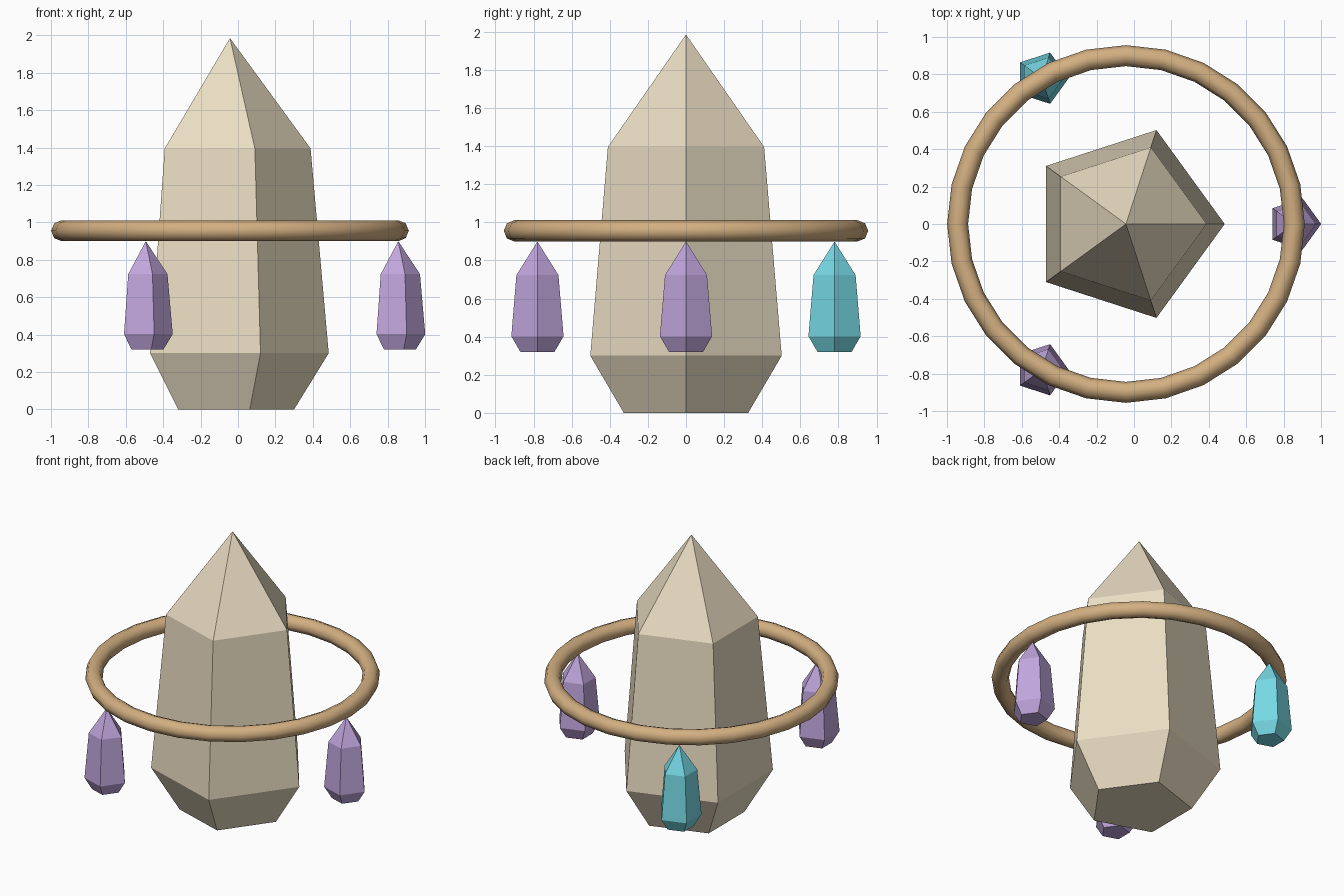
import bpy, bmesh
from math import sin, cos, pi, radians

if "Cube" in bpy.data.objects:
    bpy.data.objects.remove(bpy.data.objects["Cube"])

CX = -0.043      # shared axis of crystal and ring
RING_R, TUBE_R, RING_Z = 0.90, 0.056, 0.955


def material(name, rgb):
    m = bpy.data.materials.new(name)
    m.diffuse_color = (*rgb, 1)
    m.use_nodes = True
    m.node_tree.nodes["Principled BSDF"].inputs["Base Color"].default_value = m.diffuse_color
    return m


def crystal(name, x, y, profile, apex_z, mat, sides=5):
    """Faceted crystal: stacked polygon rings (radius, z) closed by a point."""
    bm = bmesh.new()
    rings = [[bm.verts.new((r * cos(2 * pi * i / sides), r * sin(2 * pi * i / sides), z))
              for i in range(sides)] for r, z in profile]
    tip = bm.verts.new((0, 0, apex_z))
    bm.faces.new(rings[0][::-1])
    for i in range(sides):
        j = (i + 1) % sides
        for a, b in zip(rings, rings[1:]):
            bm.faces.new((a[i], a[j], b[j], b[i]))
        bm.faces.new((rings[-1][i], rings[-1][j], tip))
    mesh = bpy.data.meshes.new(name)
    bm.to_mesh(mesh)
    bm.free()
    mesh.materials.append(mat)
    ob = bpy.data.objects.new(name, mesh)
    ob.location = (x, y, 0)
    bpy.context.collection.objects.link(ob)
    return ob


stone = material("pale_stone", (0.82, 0.72, 0.54))
wood = material("tan_ring", (0.65, 0.43, 0.22))
purple = material("purple_crystal", (0.53, 0.38, 0.72))
teal = material("teal_crystal", (0.18, 0.69, 0.78))

# Large central crystal
crystal("main_crystal", CX, 0, [(0.343, 0), (0.528, 0.30), (0.431, 1.395)], 1.985, stone)

# Ring around it
bpy.ops.mesh.primitive_torus_add(major_segments=28, minor_segments=8,
                                 major_radius=RING_R, minor_radius=TUBE_R,
                                 location=(CX, 0, RING_Z))
ring = bpy.context.object
ring.name = "ring"
ring.data.materials.append(wood)
bpy.ops.object.shade_smooth()

# Three small crystals hanging from the ring
pendant = [(0.094, 0.32), (0.144, 0.402), (0.116, 0.723)]
for name, angle, mat in (("pendant_right", 0, purple),
                         ("pendant_back", 120, teal),
                         ("pendant_front", 240, purple)):
    a = radians(angle)
    crystal(name, CX + RING_R * cos(a), RING_R * sin(a), pendant, 0.899, mat)
